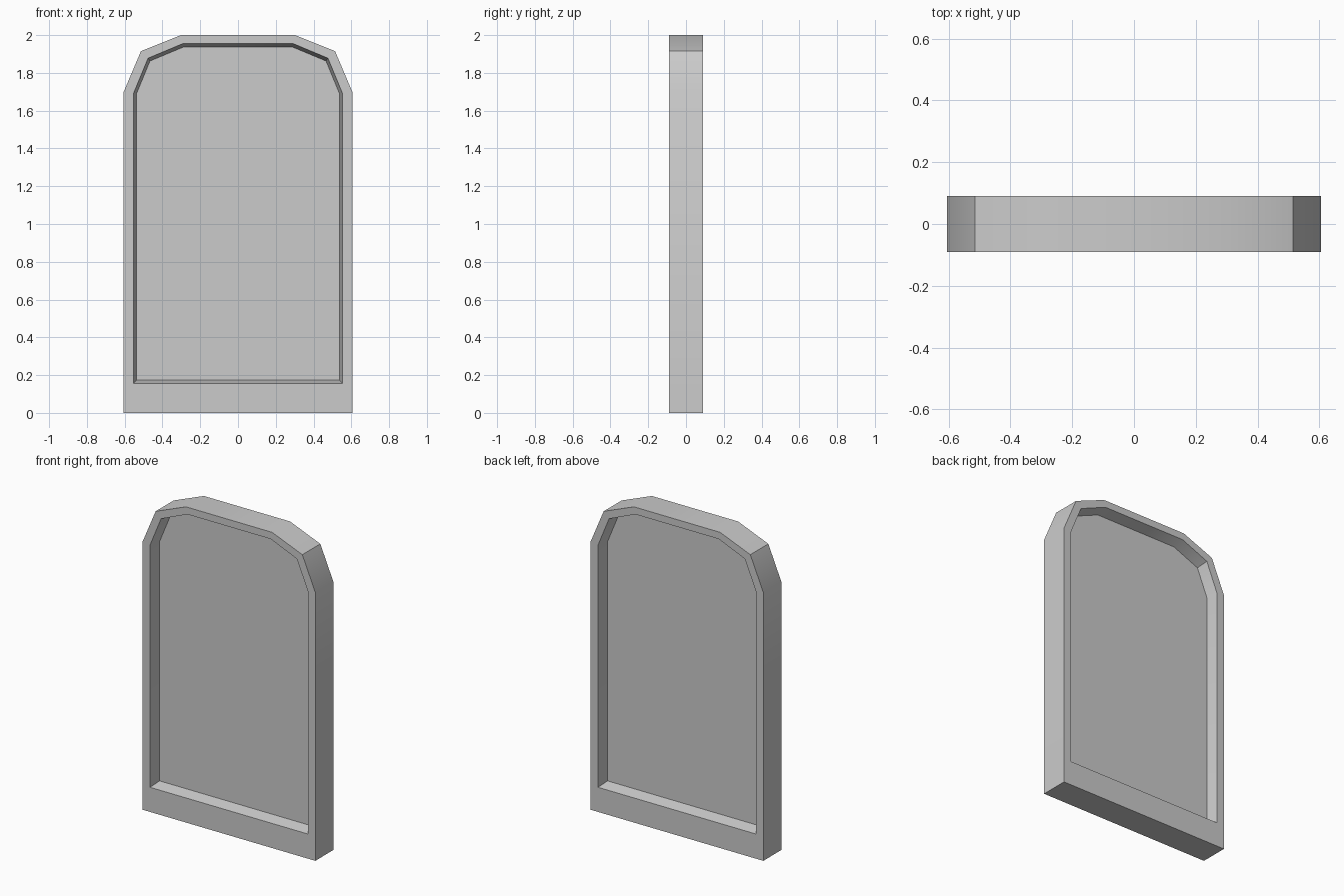
import bpy, bmesh, math

if "Cube" in bpy.data.objects:
    bpy.data.objects.remove(bpy.data.objects["Cube"])

# Right half profiles (x, z), bottom to top
OUTER = [(0.605, 0.0), (0.605, 1.70), (0.514, 1.915), (0.302, 2.0)]
OPENING = [(0.553, 0.156), (0.553, 1.692), (0.476, 1.878), (0.292, 1.955)]
PANEL = [(0.538, 0.173), (0.538, 1.688), (0.466, 1.863), (0.288, 1.937)]
HALF_DEPTH = 0.09
RECESS = 0.073

bm = bmesh.new()


def ring(half, y):
    """Closed loop of verts from a mirrored half profile."""
    pts = half + [(-x, z) for x, z in reversed(half)]
    return [bm.verts.new((x, y, z)) for x, z in pts]


def bridge(a, b):
    n = len(a)
    for i in range(n):
        j = (i + 1) % n
        bm.faces.new((a[i], a[j], b[j], b[i]))


# Front and back: raised border, bevelled recess, sunken panel
rims = []
for side in (-1, 1):
    rim = ring(OUTER, side * HALF_DEPTH)
    opening = ring(OPENING, side * HALF_DEPTH)
    panel = ring(PANEL, side * (HALF_DEPTH - RECESS))
    bridge(rim, opening)
    bridge(opening, panel)
    bm.faces.new(panel)
    rims.append(rim)

# Outer edge joining both sides
bridge(*rims)
bmesh.ops.recalc_face_normals(bm, faces=bm.faces)

mesh = bpy.data.meshes.new("arched_slab")
bm.to_mesh(mesh)
bm.free()
slab = bpy.data.objects.new("arched_slab", mesh)
bpy.context.collection.objects.link(slab)

# Soften the shallow bends, keep the corners sharp
bpy.context.view_layer.objects.active = slab
slab.select_set(True)
bpy.ops.object.shade_smooth_by_angle(angle=math.radians(30))
